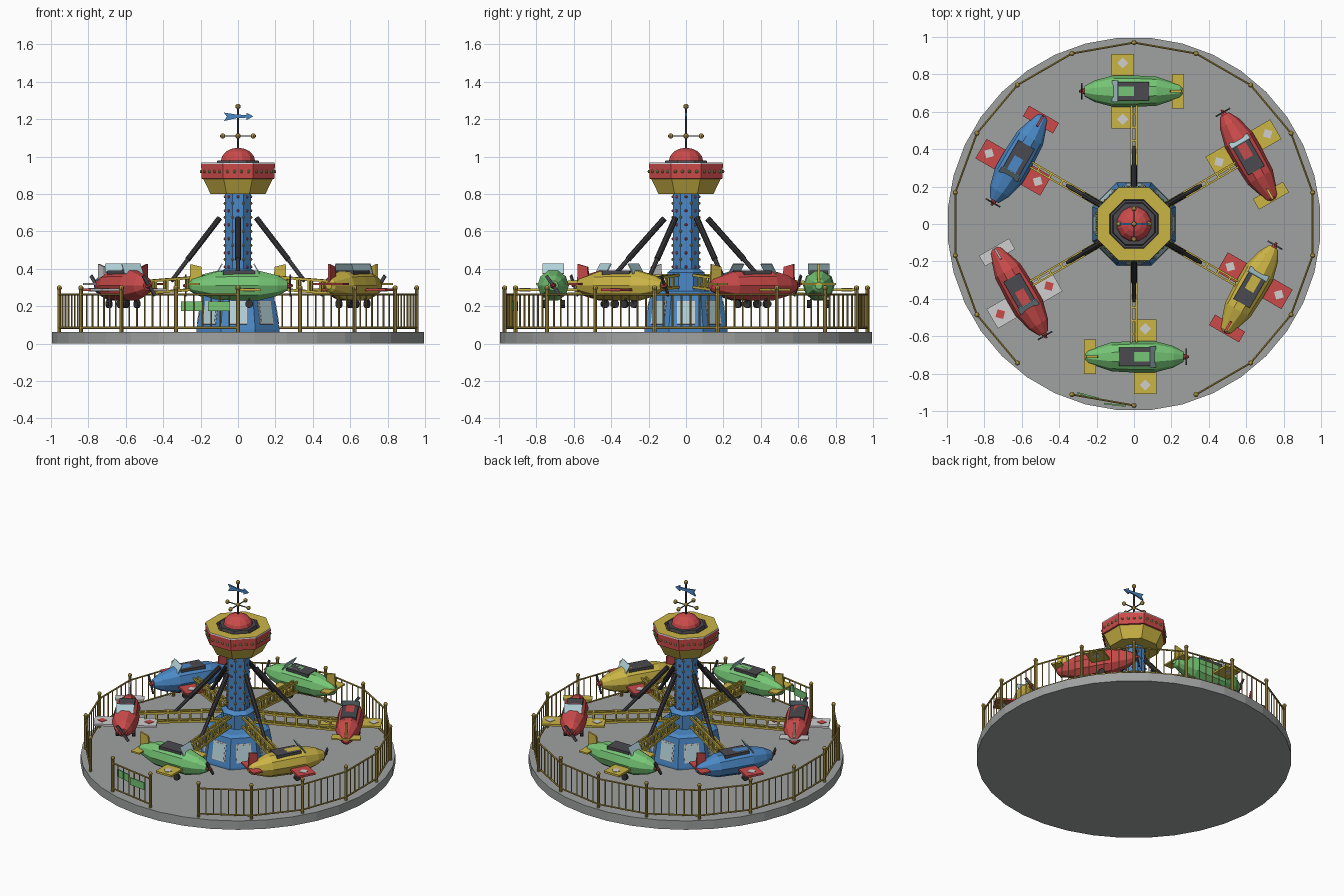
import bpy, bmesh
from math import radians, cos, sin, pi, atan2
from mathutils import Matrix, Vector

if "Cube" in bpy.data.objects:
    bpy.data.objects.remove(bpy.data.objects["Cube"])

COLOURS = {
    "grey": (.35, .36, .36), "yellow": (.60, .46, .06), "red": (.60, .07, .07),
    "green": (.18, .56, .18), "blue": (.07, .25, .57), "dark": (.07, .07, .08),
    "glass": (.45, .65, .70), "white": (.62, .62, .62), "brass": (.42, .30, .06),
    "black": (.035, .035, .04)}
MATS = {}
for name, rgb in COLOURS.items():
    m = bpy.data.materials.new(name + " paint")
    m.use_nodes = True
    m.diffuse_color = (*rgb, 1)
    m.node_tree.nodes["Principled BSDF"].inputs["Base Color"].default_value = (*rgb, 1)
    MATS[name] = m


class Part:
    """Collects simple solids in one mesh object."""

    def __init__(self, name, frame=None):
        self.name, self.frame = name, frame or Matrix()
        self.bm, self.used = bmesh.new(), []

    def paint(self, faces, colour):
        if colour not in self.used:
            self.used.append(colour)
        for f in faces:
            f.material_index = self.used.index(colour)

    def paint_verts(self, verts, colour):
        self.paint({f for v in verts for f in v.link_faces}, colour)

    def box(self, centre, size, colour, rot=None):
        mat = Matrix.Translation(centre) @ (rot or Matrix()) @ Matrix.Diagonal((*size, 1))
        self.paint_verts(bmesh.ops.create_cube(self.bm, size=1, matrix=mat)["verts"], colour)

    def rod(self, a, b, r, colour, sides=8, r2=None):
        a, b = Vector(a), Vector(b)
        d = b - a
        mat = Matrix.Translation((a + b) / 2) @ d.to_track_quat("Z", "Y").to_matrix().to_4x4()
        res = bmesh.ops.create_cone(self.bm, cap_ends=True, segments=sides, radius1=r,
                                    radius2=r if r2 is None else r2, depth=d.length, matrix=mat)
        self.paint_verts(res["verts"], colour)

    def ball(self, centre, r, colour, u=8, v=6):
        res = bmesh.ops.create_uvsphere(self.bm, u_segments=u, v_segments=v, radius=r,
                                        matrix=Matrix.Translation(centre))
        self.paint_verts(res["verts"], colour)

    def lathe(self, profile, colours, sides=8, turn=Matrix()):
        """Rings of (apothem, height); one colour for each band."""
        k = 1 / cos(pi / sides)
        rings = [[self.bm.verts.new(turn @ Vector((r * k * cos((i + .5) * 2 * pi / sides),
                                                   r * k * sin((i + .5) * 2 * pi / sides), z)))
                  for i in range(sides)] for r, z in profile]
        for j, (lo, hi) in enumerate(zip(rings, rings[1:])):
            band = [self.bm.faces.new((lo[i], lo[(i + 1) % sides], hi[(i + 1) % sides], hi[i]))
                    for i in range(sides)]
            self.paint(band, colours[min(j, len(colours) - 1)])
        self.paint([self.bm.faces.new(rings[0][::-1])], colours[0])
        self.paint([self.bm.faces.new(rings[-1])], colours[-1])

    def prism(self, points, thick, colour, frame=Matrix()):
        """Flat outline thickened along its normal."""
        f = self.bm.faces.new([self.bm.verts.new(frame @ Vector((x, y, -thick / 2))) for x, y in points])
        ext = bmesh.ops.extrude_face_region(self.bm, geom=[f])["geom"]
        top = [v for v in ext if isinstance(v, bmesh.types.BMVert)]
        bmesh.ops.translate(self.bm, verts=top, vec=frame.to_3x3() @ Vector((0, 0, thick)))
        self.paint_verts(top + list(f.verts), colour)

    def done(self):
        bmesh.ops.recalc_face_normals(self.bm, faces=self.bm.faces)
        mesh = bpy.data.meshes.new(self.name)
        self.bm.to_mesh(mesh)
        self.bm.free()
        for c in self.used:
            mesh.materials.append(MATS[c])
        ob = bpy.data.objects.new(self.name, mesh)
        ob.matrix_world = self.frame
        bpy.context.collection.objects.link(ob)


def polar(r, deg, z):
    return Vector((r * cos(radians(deg)), r * sin(radians(deg)), z))


def spin(deg, axis="Z"):
    return Matrix.Rotation(radians(deg), 4, axis)


UPRIGHT = spin(90, "X")

# Round platform
p = Part("platform")
p.lathe([(.995, 0), (.995, .062)], ["grey"], 36)
p.done()

# Fence with entrance gaps
fence = Part("fence")
for deg in range(-110, 250, 20):
    a, b = polar(.97, deg, 0), polar(.97, deg + 20, 0)
    up = Vector((0, 0, 1))
    fence.rod(a + up * .06, a + up * .29, .010, "brass")
    fence.ball(a + up * .297, .014, "brass")
    if deg in (-90, 230):
        continue
    for z in (.085, .262):
        fence.rod(a + up * z, b + up * z, .006, "brass", 6)
    for i in range(1, 7):
        q = a.lerp(b, i / 7)
        fence.rod(q + up * .08, q + up * .265, .0045, "brass", 4)
fence.done()

# Entrance boards
boards = Part("entrance_boards")
for deg, r in ((-105, .95), (-96, .972)):
    boards.box(polar(r, deg, .2), (.12, .008, .05), "green", spin(deg + 90))
boards.done()

# Central cabin with windows
cabin = Part("cabin")
cabin.lathe([(.222, .06), (.222, .075), (.19, .265), (.17, .28), (.10, .285), (.10, .38), (.07, .40)], ["blue"])
for i in range(8):
    m = spin(i * 45) @ Matrix.Translation((.206, 0, .165)) @ spin(-9.5, "Y")
    for w, h, t, c in ((.098, .125, .006, "white"), (.082, .108, .010, "glass")):
        cabin.box(m.translation, (t, w, h), c, m.to_3x3().to_4x4())
cabin.done()

# Tower with rows of bulbs
tower = Part("tower")
tower.lathe([(.07, .28), (.07, .82)], ["blue"])
for i in range(8):
    for j in range(7):
        z = .30 + j * .075
        tower.ball(polar(.076, 22.5 + i * 45, z), .008, "brass", 6, 4)
        tower.ball(polar(.070, i * 45, z + .035), .008, "red", 6, 4)
tower.done()

# Head, lid and dome
head = Part("tower_head")
head.lathe([(.147, .80), (.185, .88), (.195, .882), (.197, .96), (.195, .968), (.13, .968), (.125, .955)],
           ["yellow", "red", "red", "white", "yellow", "dark"])
head.lathe([(.115, .955), (.11, .98)], ["dark"])
head.lathe([(.092 * cos(radians(t)), .975 + .072 * sin(radians(t))) for t in (0, 22, 45, 66, 84)], ["red"], 12)
for i in range(8):
    for j in range(4):
        spot = spin(i * 45) @ Vector((.197, (j - 1.5) * .038, .92))
        head.ball(spot, .009, "green" if j % 2 else "brass", 6, 4)
head.done()

# Mast, cross of balls and weather vane
mast = Part("mast")
mast.rod((0, 0, 1.03), (0, 0, 1.26), .005, "dark")
for z, r in ((1.268, .014), (1.11, .015)):
    mast.ball((0, 0, z), r, "brass")
for i in range(4):
    tip = polar(.082, i * 90, 1.11)
    mast.rod((0, 0, 1.11), tip, .004, "dark", 6)
    mast.ball(tip, .014, "brass")
vane = [(-.075, 1.19), (-.01, 1.205), (.045, 1.208), (.045, 1.195), (.082, 1.215),
        (.045, 1.235), (.045, 1.222), (-.01, 1.225), (-.075, 1.235), (-.06, 1.213)]
mast.prism(vane, .01, "blue", UPRIGHT)
mast.done()


def build_arm(deg):
    # Ladder truss and its dark strut
    arm = Part("arm", spin(deg))
    inner, outer = Vector((.09, 0, .335)), Vector((.66, 0, .295))
    rise, side = Vector((0, 0, .032)), Vector((0, .014, 0))
    tilt = Matrix.Rotation(atan2(.04, .57), 4, "Y")
    for s in (-1, 1):
        for h in (-1, 1):
            arm.box((inner + outer) / 2 + side * s + rise * h, (.57, .010, .014), "yellow", tilt)
        for i in range(9):
            arm.box(inner.lerp(outer, i / 8) + side * s, (.012, .009, .06), "yellow")
    for i in range(9):
        for h in (-1, 1):
            arm.box(inner.lerp(outer, i / 8) + rise * h, (.012, .03, .010), "yellow")
    arm.done()
    strut = Part("strut", spin(deg))
    strut.rod((.115, 0, .67), (.31, 0, .45), .016, "black")
    strut.rod((.31, 0, .45), (.41, 0, .335), .012, "dark")
    strut.done()


def build_plane(deg, body, trim):
    # Local x points to the nose and local -y points outward
    frame = spin(deg) @ Matrix.Translation((.71, 0, .31)) @ spin(90)
    hull = Part("plane_body", frame)
    hull.lathe([(.018, -.26), (.034, -.245), (.074, -.12), (.08, .0), (.08, .11), (.055, .21), (.026, .265)],
               [body], 10, spin(90, "Y"))
    hull.box((.005, 0, .067), (.17, .10, .026), "dark")
    hull.box((.10, 0, .09), (.006, .115, .06), "glass", spin(-30, "Y"))
    hull.done()

    # Wings with diamonds, tailplane and fin
    wings = Part("plane_wings", frame)
    wings.box((.06, 0, -.022), (.12, .40, .014), trim)
    for s in (-1, 1):
        wings.box((.06, s * .15, -.022), (.042, .042, .02), "red" if trim == "white" else "white", spin(45))
    wings.box((-.235, 0, .008), (.065, .185, .010), trim)
    wings.prism([(-.26, .0), (-.19, .0), (-.195, .10), (-.255, .115)], .012, trim, UPRIGHT)
    wings.done()

    # Propeller and wheels
    gear = Part("plane_gear", frame)
    gear.rod((.262, 0, 0), (.295, 0, 0), .018, "red", 8, .005)
    gear.box((.279, 0, 0), (.008, .018, .13), "dark", spin(35, "X"))
    for s in (-1, 1):
        gear.rod((.06, s * .035, -.06), (.06, s * .05, -.1), .006, "dark", 6)
        gear.rod((.06, s * .042, -.098), (.06, s * .062, -.098), .022, "black", 10)
    gear.done()


FLEET = [("green", "yellow"), ("yellow", "red"), ("red", "yellow"),
         ("green", "yellow"), ("blue", "red"), ("red", "white")]
for n, (body, trim) in enumerate(FLEET):
    build_arm(-90 + n * 60)
    build_plane(-90 + n * 60, body, trim)
